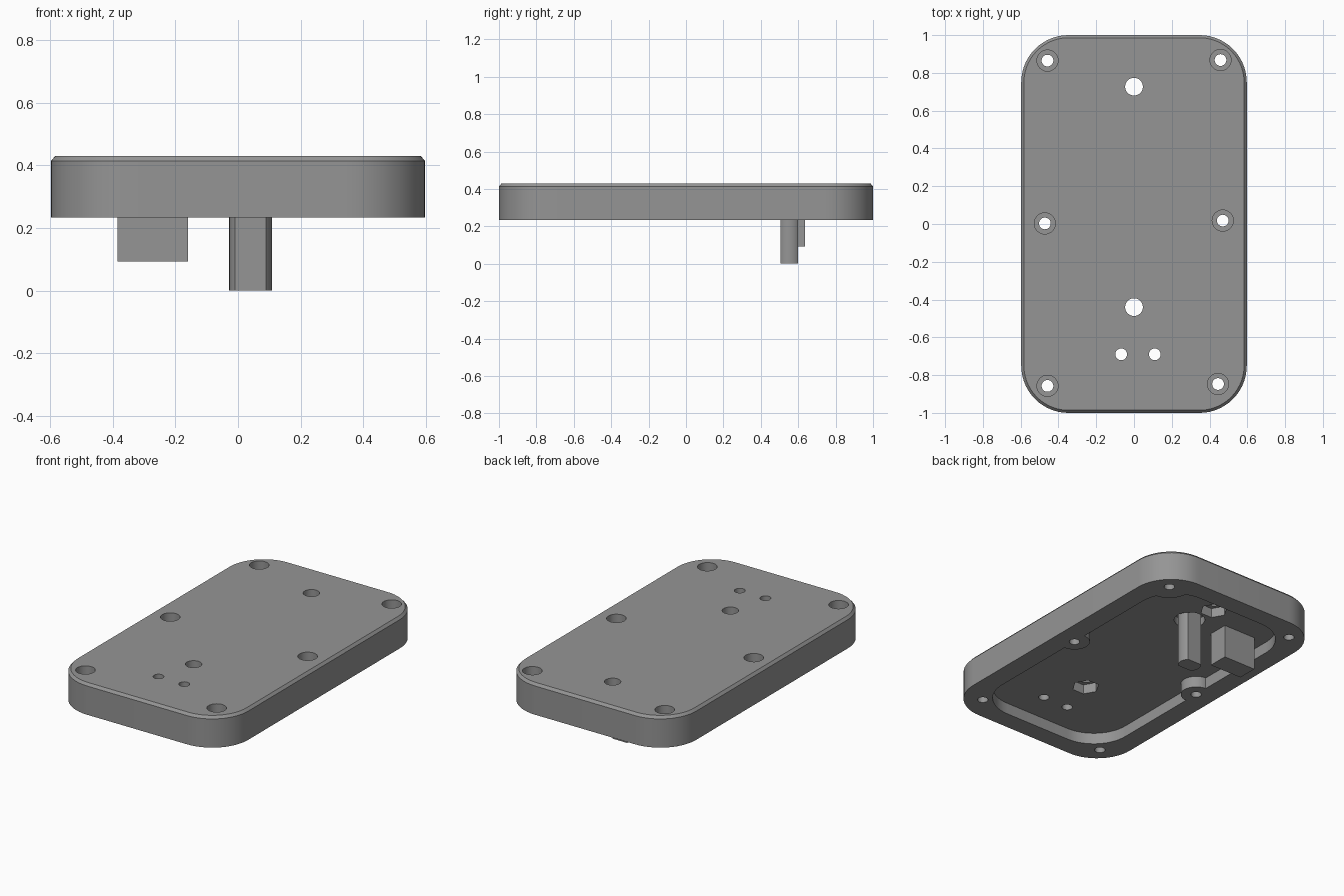
import bpy, bmesh, math

if "Cube" in bpy.data.objects:
    bpy.data.objects.remove(bpy.data.objects["Cube"])

BOTTOM, CEILING, TOP = 0.234, 0.305, 0.43

grey = bpy.data.materials.new("mid_grey")
grey.diffuse_color = (0.3, 0.3, 0.3, 1)
grey.use_nodes = True
grey.node_tree.nodes["Principled BSDF"].inputs["Base Color"].default_value = grey.diffuse_color


def circle(cx, cy, r, n=32, turn=0.0):
    return [(cx + r * math.cos(turn + 2 * math.pi * i / n),
             cy + r * math.sin(turn + 2 * math.pi * i / n)) for i in range(n)]


def rounded_rect(hx, hy, r, n=14):
    pts = []
    for k, (sx, sy) in enumerate([(1, 1), (-1, 1), (-1, -1), (1, -1)]):
        for i in range(n + 1):
            a = math.pi / 2 * (k + i / n)
            pts.append((sx * (hx - r) + r * math.cos(a), sy * (hy - r) + r * math.sin(a)))
    return pts


def loft(name, layers):
    """Solid through stacked outlines: [(points, z), ...] from bottom to top."""
    bm = bmesh.new()
    rings = [[bm.verts.new((x, y, z)) for x, y in pts] for pts, z in layers]
    bm.faces.new(rings[0][::-1])
    bm.faces.new(rings[-1])
    for a, b in zip(rings, rings[1:]):
        for i in range(len(a)):
            j = (i + 1) % len(a)
            bm.faces.new((a[i], a[j], b[j], b[i]))
    bmesh.ops.recalc_face_normals(bm, faces=bm.faces)
    me = bpy.data.meshes.new(name)
    bm.to_mesh(me)
    bm.free()
    me.materials.append(grey)
    ob = bpy.data.objects.new(name, me)
    bpy.context.collection.objects.link(ob)
    return ob


def prism(name, pts, z0, z1):
    return loft(name, [(pts, z0), (pts, z1)])


def cut(target, cutters):
    """Subtract every cutter, then discard it."""
    for c in cutters:
        c.hide_render = True
        m = target.modifiers.new("cut", 'BOOLEAN')
        m.operation, m.solver, m.object = 'DIFFERENCE', 'EXACT', c
        dg = bpy.context.evaluated_depsgraph_get()
        me = bpy.data.meshes.new_from_object(target.evaluated_get(dg))
        target.modifiers.clear()
        target.data = me
        bpy.data.objects.remove(c)


# Lid with rounded corners and a chamfered top edge
lid = loft("lid", [(rounded_rect(0.597, 1.0, 0.25), BOTTOM),
                   (rounded_rect(0.597, 1.0, 0.25), TOP - 0.016),
                   (rounded_rect(0.583, 0.986, 0.236), TOP)])

screws = [(-0.458, 0.865), (0.458, 0.868), (-0.472, 0.003),
          (0.47, 0.018), (-0.458, -0.857), (0.445, -0.847)]

# Underside recess, leaving material around the middle and one corner screw
recess = prism("recess_cutter", rounded_rect(0.47, 0.88, 0.24), BOTTOM - 0.05, CEILING)
cut(recess, [prism("boss_cutter", circle(x, y, r), 0, 1)
             for (x, y), r in ((screws[2], 0.09), (screws[3], 0.09), (screws[1], 0.13))])

cutters = [recess]
# Counterbored screw holes
for x, y in screws:
    cutters.append(prism("screw_cutter", circle(x, y, 0.031), 0, 1))
    cutters.append(prism("head_cutter", circle(x, y, 0.056), TOP - 0.075, 1))
# Large holes with hexagonal nut pockets underneath
for y in (0.727, -0.44):
    cutters.append(prism("bolt_cutter", circle(0, y, 0.047), 0, 1))
    cutters.append(prism("nut_cutter", circle(0, y, 0.08, 6), CEILING - 0.03, CEILING + 0.06))
# Small pair of holes
for x in (-0.068, 0.11):
    cutters.append(prism("small_cutter", circle(x, -0.69, 0.031), 0, 1))
# Round blind pocket around the post
POST = (0.04, 0.553)
cutters.append(prism("pocket_cutter", circle(*POST, 0.09), CEILING - 0.03, CEILING + 0.05))
cut(lid, cutters)

# Post: a cylinder with two flats
flat = 0.047
post_pts = []
a0 = math.asin(flat / 0.068)
for side in (0, math.pi):
    for i in range(11):
        a = side - a0 + 2 * a0 * i / 10
        post_pts.append((POST[0] + 0.068 * math.cos(a), POST[1] + 0.068 * math.sin(a)))
post = prism("post", post_pts, 0.0, CEILING + 0.06)

# Rectangular block hanging beside the post
block = prism("block", [(-0.385, 0.51), (-0.16, 0.51), (-0.16, 0.637), (-0.385, 0.637)],
              0.093, CEILING + 0.01)

for ob in (lid, post, block):
    bpy.ops.object.select_all(action='DESELECT')
    ob.select_set(True)
    bpy.context.view_layer.objects.active = ob
    bpy.ops.object.shade_smooth_by_angle(angle=math.radians(30))
